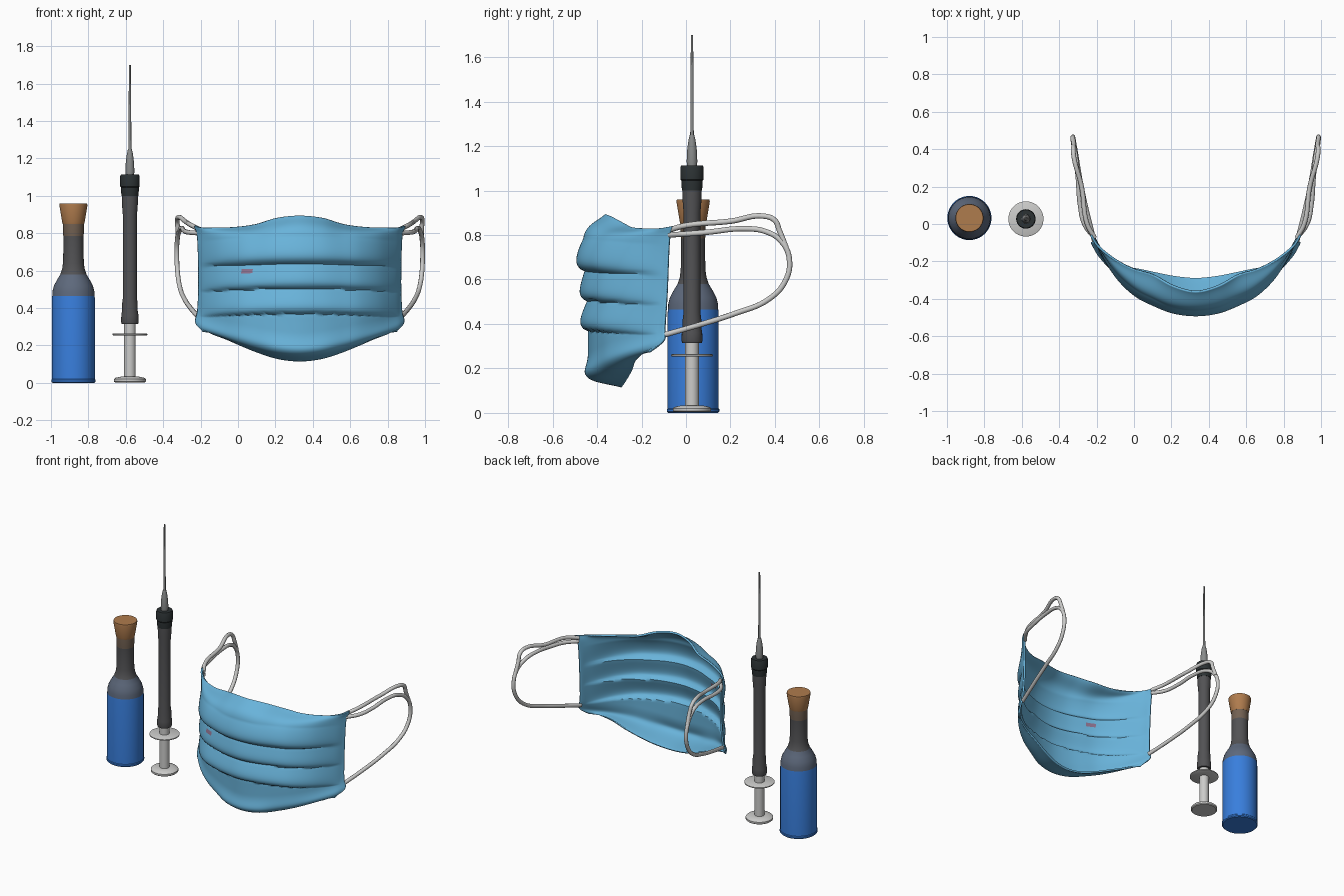
import bpy, bmesh, math

if "Cube" in bpy.data.objects:
    bpy.data.objects.remove(bpy.data.objects["Cube"])

def mat(name, r, g, b):
    m = bpy.data.materials.new(name)
    m.diffuse_color = (r, g, b, 1)
    m.use_nodes = True
    m.node_tree.nodes["Principled BSDF"].inputs["Base Color"].default_value = m.diffuse_color
    return m

MASK = mat("mask_blue", .14, .45, .70)
LIQUID = mat("liquid_blue", .04, .21, .72)
GLASS = mat("glass_blue_grey", .11, .14, .20)
DARK = mat("dark_grey", .085, .085, .09)
BROWN = mat("brown_grey", .17, .12, .085)
CORK = mat("cork_brown", .43, .20, .075)
BLACK = mat("near_black", .025, .032, .034)
STEEL = mat("steel_grey", .25, .26, .26)
LIGHT = mat("light_grey", .60, .60, .59)
PINK = mat("dusty_mauve", .26, .16, .26)

def finish(ob, angle=35):
    bpy.ops.object.select_all(action='DESELECT')
    ob.select_set(True)
    bpy.context.view_layer.objects.active = ob
    bpy.ops.object.shade_smooth_by_angle(angle=math.radians(angle))

def mesh_object(name, bm, mats):
    bmesh.ops.recalc_face_normals(bm, faces=bm.faces)
    me = bpy.data.meshes.new(name)
    bm.to_mesh(me)
    bm.free()
    ob = bpy.data.objects.new(name, me)
    bpy.context.collection.objects.link(ob)
    for m in mats:
        me.materials.append(m)
    return ob

def lathe(name, cx, cy, profile, mats, breaks=(), n=40):
    """Turn (radius, z) points round a vertical axis; colours change at break heights."""
    bm = bmesh.new()
    prof = [(0, profile[0][1])] + list(profile) + [(0, profile[-1][1])]
    rings = [[bm.verts.new((cx + r * math.cos(2 * math.pi * i / n),
                            cy + r * math.sin(2 * math.pi * i / n), z))
              for i in range(n)] for r, z in prof]
    for a, b in zip(rings, rings[1:]):
        for i in range(n):
            j = (i + 1) % n
            f = bm.faces.new((a[i], a[j], b[j], b[i]))
            zc = (a[i].co.z + b[i].co.z) / 2
            f.material_index = sum(zc > h for h in breaks)
    bmesh.ops.remove_doubles(bm, verts=bm.verts, dist=1e-5)
    ob = mesh_object(name, bm, mats)
    finish(ob)
    return ob

# Bottle with liquid, shoulder, neck and cork
BX, BY = -.88, .032
lathe("bottle", BX, BY,
      [(.112, 0), (.118, .006), (.118, .016), (.115, .02), (.115, .45), (.113, .465),
       (.112, .49), (.104, .52), (.088, .55), (.070, .58), (.060, .61), (.056, .64),
       (.054, .70), (.054, .785), (.056, .80), (.056, .855)],
      [LIQUID, GLASS, DARK, BROWN], (.46, .58, .785))
lathe("bottle_cork", BX, BY, [(.057, .85), (.060, .86), (.075, .95), (.073, .96)], [CORK])

# Syringe
SX, SY = -.578, .027
lathe("syringe_plunger_base", SX, SY,
      [(.080, .003), (.086, .008), (.086, .02), (.078, .027), (.045, .034)], [LIGHT])
lathe("syringe_plunger_rod", SX, SY, [(.031, .03), (.031, .33)], [LIGHT])
lathe("syringe_finger_flange", SX, SY,
      [(.088, .253), (.094, .256), (.094, .262), (.088, .265)], [LIGHT])
lathe("syringe_barrel", SX, SY,
      [(.044, .315), (.047, .325), (.046, .36), (.042, .385), (.042, .42), (.038, .45),
       (.038, .90), (.042, .95), (.043, 1.01)], [DARK])
lathe("syringe_collar", SX, SY,
      [(.045, 1.0), (.048, 1.03), (.048, 1.045), (.052, 1.05), (.052, 1.105), (.048, 1.113)],
      [BLACK])
lathe("syringe_needle_hub", SX, SY,
      [(.022, 1.11), (.024, 1.13), (.022, 1.18), (.016, 1.225), (.010, 1.25)], [STEEL], n=24)
lathe("syringe_needle", SX, SY, [(.008, 1.24), (.007, 1.45), (.005, 1.70)], [STEEL], n=16)

# Face mask: half-width keys, then six rows of (width scale, y keys, z keys)
CX = .33
XK = [0, .12, .23, .33, .43, .52, .56]
ROWS = [
    (1.0, [-.36, -.33, -.27, -.24, -.19, -.12, -.06], [.89, .878, .845, .83, .826, .83, .84]),
    (.97, [-.455, -.44, -.395, -.345, -.26, -.14, -.075], [.79, .785, .775, .77, .77, .77, .77]),
    (.96, [-.438, -.422, -.385, -.34, -.26, -.15, -.085], [.54] * 7),
    (.97, [-.435, -.42, -.385, -.34, -.26, -.155, -.095], [.27, .28, .30, .32, .34, .37, .39]),
    (.99, [-.44, -.425, -.38, -.335, -.265, -.17, -.10], [.165, .175, .20, .23, .265, .30, .325]),
    (.93, [-.29, -.28, -.26, -.24, -.225, -.19, -.165], [.12, .132, .163, .20, .24, .268, .275]),
]

def spline(keys, t, first=None):
    """Catmull-Rom through evenly spaced keys; first is the value before the start."""
    if first is None:
        first = 2 * keys[0] - keys[1]
    p = [first] + list(keys) + [2 * keys[-1] - keys[-2]]
    i = min(int(t), len(keys) - 2)
    f = t - i
    a, b, c, d = p[i:i + 4]
    return .5 * (2 * b + (c - a) * f + (2 * a - 5 * b + 4 * c - d) * f * f
                 + (3 * b - a - 3 * c + d) * f ** 3)

def mask_point(u, v):
    t, w = abs(u) * 6, v * 5
    d = spline(XK, t, -XK[1]) * spline([r[0] for r in ROWS], w)
    y = spline([spline(r[1], t, r[1][1]) for r in ROWS], w)
    z = spline([spline(r[2], t, r[2][1]) for r in ROWS], w)
    # three overhanging pleats that fade out at the side hems
    p = (z - .355 - .02 * (1 - (d / .5) ** 2)) / .135
    if 0 < p < 3:
        out = .034 * max(0, 1 - (d / .53) ** 4) * math.sin(math.pi * math.sqrt(p % 1))
        y -= out
        d += out * .5 * d / .56
    return CX + math.copysign(d, u), y, z

NU, NV = 96, 110
bm = bmesh.new()
grid = [[bm.verts.new(mask_point(2 * i / NU - 1, j / NV)) for i in range(NU + 1)]
        for j in range(NV + 1)]
for j in range(NV):
    for i in range(NU):
        f = bm.faces.new((grid[j][i], grid[j + 1][i], grid[j + 1][i + 1], grid[j][i + 1]))
        c = f.calc_center_median()
        # small stain on the front
        if ((c.x - .05) / .03) ** 2 + ((c.z - .597) / .014) ** 2 < 1:
            f.material_index = 1
mask = mesh_object("face_mask", bm, [MASK, PINK])
sol = mask.modifiers.new("cloth", 'SOLIDIFY')
sol.thickness = .012
sol.offset = 0
finish(mask, 50)

# Ear loops: a long cord and a second cord joining it at the back
def cord(name, pts, side, radius=.0125):
    cu = bpy.data.curves.new(name, 'CURVE')
    cu.dimensions = '3D'
    cu.bevel_depth = radius
    cu.bevel_resolution = 3
    cu.use_fill_caps = True
    cu.resolution_u = 8
    s = cu.splines.new('BEZIER')
    s.bezier_points.add(len(pts) - 1)
    for bp, (d, y, z) in zip(s.bezier_points, pts):
        bp.co = (CX + side * d, y, z)
        bp.handle_left_type = bp.handle_right_type = 'AUTO'
    ob = bpy.data.objects.new(name, cu)
    bpy.context.collection.objects.link(ob)
    cu.materials.append(LIGHT)
    bpy.ops.object.select_all(action='DESELECT')
    ob.select_set(True)
    bpy.context.view_layer.objects.active = ob
    bpy.ops.object.convert(target='MESH')
    finish(bpy.context.view_layer.objects.active, 50)

LOOP = [(.54, -.075, .80), (.595, 0, .805), (.618, .1, .813), (.63, .25, .828),
        (.642, .36, .815), (.654, .43, .77), (.657, .465, .69), (.653, .445, .59),
        (.64, .37, .51), (.615, .22, .447), (.585, .08, .402), (.54, -.10, .35)]
UPPER = [(.54, -.075, .823), (.58, 0, .843), (.61, .2, .862), (.65, .35, .885),
         (.655, .40, .865), (.652, .42, .82), (.655, .45, .745)]
for side, label in ((-1, "left"), (1, "right")):
    cord("ear_loop_" + label, LOOP, side)
    cord("ear_loop_upper_" + label, UPPER, side)
